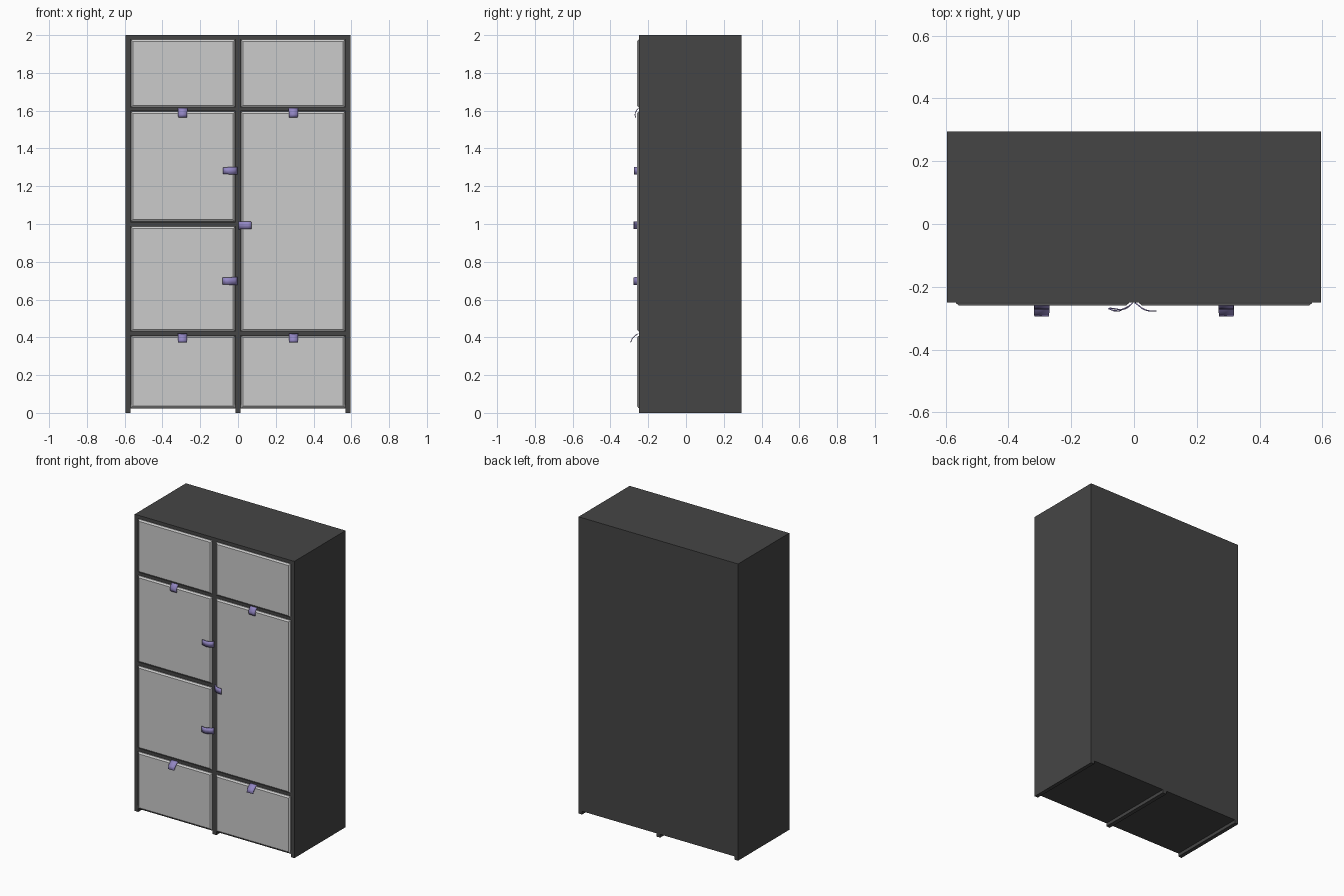
import bpy, bmesh
from mathutils import Vector

if "Cube" in bpy.data.objects:
    bpy.data.objects.remove(bpy.data.objects["Cube"])


def material(name, rgb):
    m = bpy.data.materials.new(name)
    m.diffuse_color = (*rgb, 1)
    m.use_nodes = True
    m.node_tree.nodes["Principled BSDF"].inputs["Base Color"].default_value = m.diffuse_color
    return m


DARK = material("dark_board", (0.06, 0.06, 0.06))
LILAC = material("lilac_strap", (0.29, 0.24, 0.55))
FRONT, BACK = -0.25, 0.295


def finish(name, bm, mat=None):
    bmesh.ops.recalc_face_normals(bm, faces=bm.faces)
    me = bpy.data.meshes.new(name)
    bm.to_mesh(me)
    bm.free()
    ob = bpy.data.objects.new(name, me)
    bpy.context.collection.objects.link(ob)
    if mat:
        me.materials.append(mat)
    return ob


def board(name, x0, x1, y0, y1, z0, z1):
    bm = bmesh.new()
    bmesh.ops.create_cube(bm, size=1)
    for v in bm.verts:
        v.co = Vector(((x0 + x1) / 2 + v.co.x * (x1 - x0),
                       (y0 + y1) / 2 + v.co.y * (y1 - y0),
                       (z0 + z1) / 2 + v.co.z * (z1 - z0)))
    return finish(name, bm, DARK)


def door(name, x0, x1, z0, z1):
    # flat slab whose front rim is chamfered
    c = 0.010
    rings = [(0.0, -0.235), (0.0, -0.252), (c, -0.260)]
    bm = bmesh.new()
    loops = [[bm.verts.new(p) for p in ((x0 + i, y, z0 + i), (x1 - i, y, z0 + i),
                                        (x1 - i, y, z1 - i), (x0 + i, y, z1 - i))]
             for i, y in rings]
    for a, b in zip(loops, loops[1:]):
        for k in range(4):
            bm.faces.new((a[k], a[(k + 1) % 4], b[(k + 1) % 4], b[k]))
    bm.faces.new(loops[0])
    bm.faces.new(loops[-1])
    return finish(name, bm)


def strap(name, origin, out, profile, width, thick=0.004):
    # curved tab: profile of (distance along 'out', y) swept across its width
    out = Vector(out)
    side = Vector((out.z, 0, -out.x))
    bm = bmesh.new()
    rows = []
    for d, y in profile:
        base = Vector(origin) + out * d
        base.y = y
        w = width * (1 - 1.5 * d) / 2
        rows.append([bm.verts.new(base + side * s) for s in (-w, w)])
    for a, b in zip(rows, rows[1:]):
        bm.faces.new((a[0], a[1], b[1], b[0]))
    ob = finish(name, bm, LILAC)
    mod = ob.modifiers.new("thickness", 'SOLIDIFY')
    mod.thickness = thick
    mod.offset = 0
    bpy.context.view_layer.objects.active = ob
    ob.select_set(True)
    bpy.ops.object.shade_smooth_by_angle()
    ob.select_set(False)


# Carcass: uprights reach the floor, the rest sits just above it
board("left_side", -0.595, -0.569, FRONT, BACK, 0, 2)
board("right_side", 0.569, 0.595, FRONT, BACK, 0, 2)
board("centre_divider", -0.014, 0.014, FRONT, BACK, 0, 1.985)
board("top_board", -0.57, 0.57, FRONT, BACK, 1.977, 2)
board("bottom_board", -0.57, 0.57, FRONT, BACK, 0.022, 0.045)
board("back_board", -0.57, 0.57, BACK - 0.012, BACK, 0.022, 1.98)
board("lower_shelf", -0.57, 0.57, FRONT, 0.285, 0.41, 0.434)
board("upper_shelf", -0.57, 0.57, FRONT, 0.285, 1.597, 1.62)
board("left_middle_shelf", -0.57, 0, FRONT, 0.285, 0.988, 1.011)

# Door and drawer fronts
L, R = (-0.567, -0.016), (0.016, 0.567)
for side, x in (("left", L), ("right", R)):
    door(side + "_bottom_drawer", *x, 0.026, 0.408)
    door(side + "_top_door", *x, 1.618, 1.976)
door("left_lower_door", *L, 0.432, 0.986)
door("left_upper_door", *L, 1.013, 1.595)
door("right_tall_door", *R, 0.432, 1.595)

# Pull straps
hook = [(0, -0.251), (0.010, -0.258), (0.022, -0.268), (0.034, -0.274), (0.048, -0.277), (0.068, -0.277)]
shallow = [(0, -0.251), (0.012, -0.263), (0.024, -0.270), (0.040, -0.273), (0.056, -0.270), (0.074, -0.268)]
deep = [(0, -0.251), (0.012, -0.262), (0.026, -0.269), (0.044, -0.277), (0.060, -0.276), (0.078, -0.269)]
strap("right_tall_pull", (0.003, 0, 0.993), (1, 0, 0), hook, 0.042)
strap("left_upper_pull", (-0.004, 0, 1.282), (-1, 0, 0), shallow, 0.040)
strap("left_lower_pull", (-0.004, 0, 0.698), (-1, 0, 0), deep, 0.042)
droop = [(0, -0.252), (0.012, -0.261), (0.024, -0.268), (0.036, -0.270), (0.050, -0.267)]
flare = [(0, -0.252), (0.006, -0.264), (0.014, -0.274), (0.026, -0.285), (0.045, -0.293)]
for side, s in (("left", -1), ("right", 1)):
    strap(side + "_top_pull", (s * 0.293, 0, 1.614), (0, 0, -1), droop, 0.050)
    strap(side + "_drawer_pull", (s * 0.294, 0, 0.419), (0, 0, -1), flare, 0.050)
